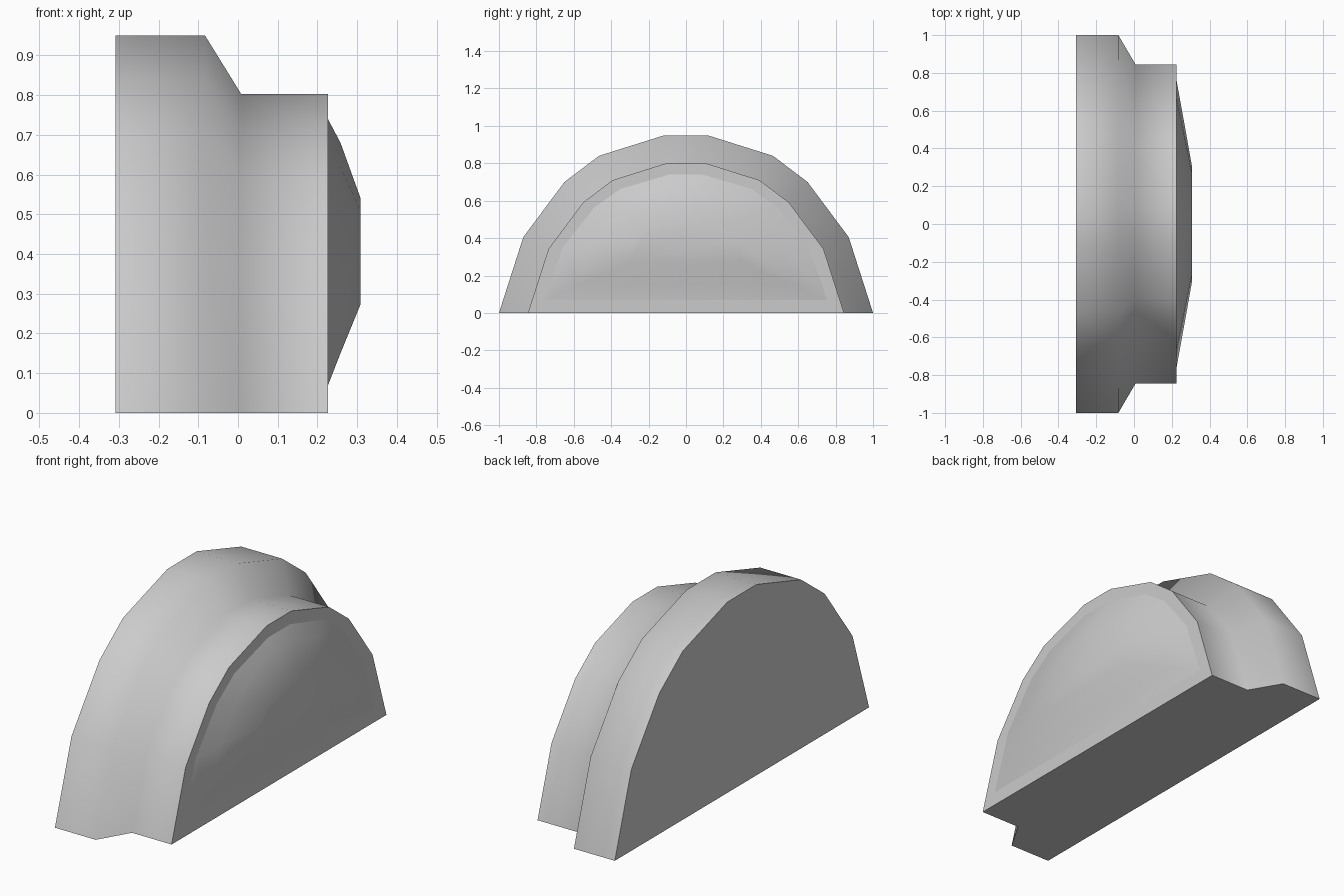
import bpy
import bmesh
from math import radians

cube = bpy.data.objects.get("Cube")
if cube:
    bpy.data.objects.remove(cube, do_unlink=True)

grey = bpy.data.materials.new("plain_grey")
grey.use_nodes = True
colour = (0.6, 0.6, 0.6, 1)
grey.diffuse_color = colour
grey.node_tree.nodes["Principled BSDF"].inputs["Base Color"].default_value = colour

# Half of the faceted arch outline (y, z), mirrored to the other side
half = [(1, 0), (0.87, 0.405), (0.65, 0.70), (0.465, 0.84), (0.115, 0.95)]
arch = half + [(-y, z) for y, z in reversed(half)]


def loft(name, sections, angle, cap_start=True):
    """Skin scaled arches; each section is (x, base height, y scale, z scale)."""
    bm = bmesh.new()
    loops = [[bm.verts.new((x, y * sy, base + z * sz)) for y, z in arch]
             for x, base, sy, sz in sections]
    for a, b in zip(loops, loops[1:]):
        for i in range(len(arch)):
            j = (i + 1) % len(arch)
            bm.faces.new((a[i], a[j], b[j], b[i]))
    if cap_start:
        bm.faces.new(loops[0][::-1])
    bm.faces.new(loops[-1])
    bmesh.ops.recalc_face_normals(bm, faces=bm.faces)
    mesh = bpy.data.meshes.new(name)
    bm.to_mesh(mesh)
    bm.free()
    mesh.materials.append(grey)
    obj = bpy.data.objects.new(name, mesh)
    bpy.context.collection.objects.link(obj)
    bpy.ops.object.select_all(action='DESELECT')
    obj.select_set(True)
    bpy.context.view_layer.objects.active = obj
    bpy.ops.object.shade_smooth_by_angle(angle=radians(angle))
    return obj


# Stepped body: wide rim, sloped shoulder, narrower hub
loft("arched_body", [(-0.308, 0, 1, 1), (-0.083, 0, 1, 1),
                     (0.008, 0, 0.845, 0.845), (0.226, 0, 0.845, 0.845)], 65)

# Shallow raised cushion on the hub's flat side
loft("raised_cushion", [(0.226, 0.068, 0.755, 0.708), (0.258, 0.15, 0.58, 0.558),
                        (0.308, 0.272, 0.3, 0.284)], 65, cap_start=False)
